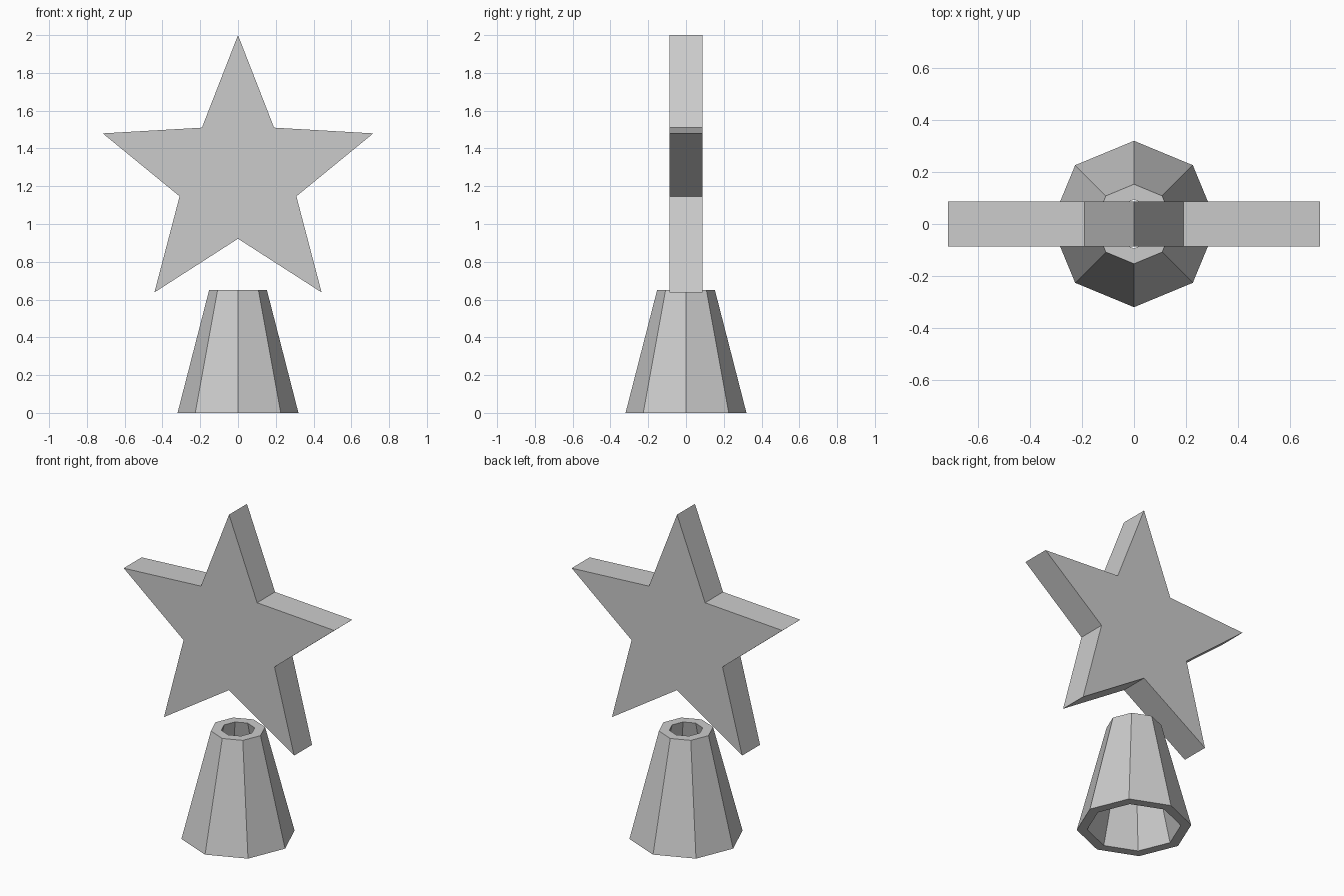
import bpy
import bmesh
from math import sin, cos, pi

cube = bpy.data.objects.get("Cube")
if cube:
    bpy.data.objects.remove(cube, do_unlink=True)

# One plain grey for the whole model
grey = bpy.data.materials.new("plain grey")
grey.use_nodes = True
colour = (0.6, 0.6, 0.6, 1)
grey.diffuse_color = colour
grey.node_tree.nodes["Principled BSDF"].inputs["Base Color"].default_value = colour


def make_object(name, bm):
    bmesh.ops.recalc_face_normals(bm, faces=bm.faces)
    mesh = bpy.data.meshes.new(name)
    bm.to_mesh(mesh)
    bm.free()
    mesh.materials.append(grey)
    obj = bpy.data.objects.new(name, mesh)
    bpy.context.collection.objects.link(obj)
    return obj


# Hollow eight-sided tapered base: closed wall profile (radius, height) swept round
SIDES = 8
profile = [(0.32, 0), (0.153, 0.65), (0.094, 0.65), (0.262, 0)]
bm = bmesh.new()
rings = []
for i in range(SIDES):
    a = 2 * pi * i / SIDES
    rings.append([bm.verts.new((r * cos(a), r * sin(a), z)) for r, z in profile])
for i in range(SIDES):
    here, after = rings[i], rings[(i + 1) % SIDES]
    for j in range(len(profile)):
        k = (j + 1) % len(profile)
        bm.faces.new((here[j], after[j], after[k], here[k]))
make_object("tapered_base", bm)

# Five-pointed star slab, extruded from front to back
POINTS, OUTER, INNER, CENTRE, HALF = 5, 0.753, 0.325, 1.247, 0.087
bm = bmesh.new()
outline = []
for i in range(2 * POINTS):
    a = pi * i / POINTS
    r = INNER if i % 2 else OUTER
    outline.append(bm.verts.new((r * sin(a), -HALF, CENTRE + r * cos(a))))
front = bm.faces.new(outline)
back = bmesh.ops.extrude_face_region(bm, geom=[front], use_keep_orig=True)
moved = [v for v in back["geom"] if isinstance(v, bmesh.types.BMVert)]
bmesh.ops.translate(bm, verts=moved, vec=(0, 2 * HALF, 0))
make_object("star", bm)
